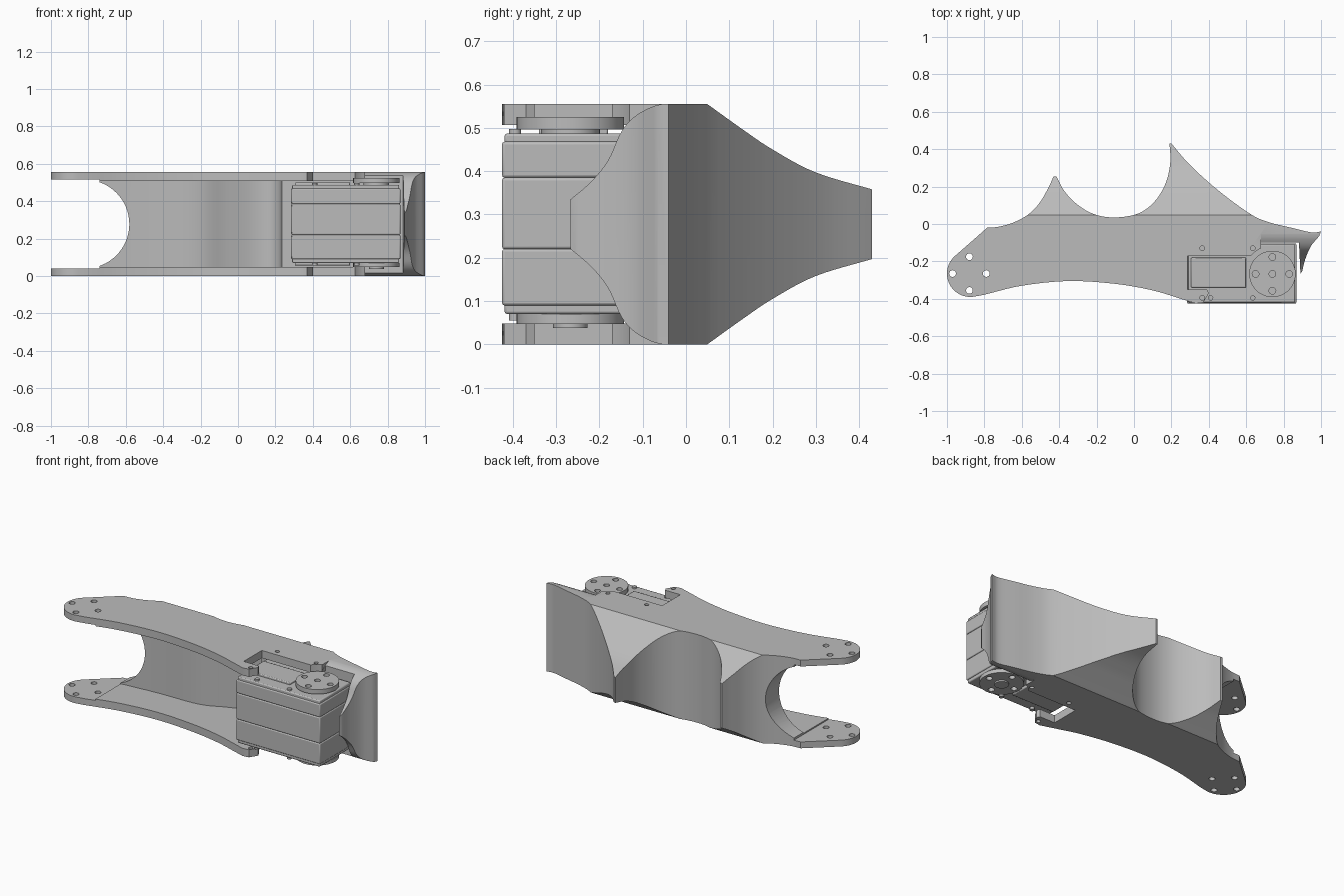
import bpy, bmesh, math
from mathutils import Vector

cube = bpy.data.objects.get("Cube")
if cube:
    bpy.data.objects.remove(cube, do_unlink=True)

H = 0.555          # full height of the link
HORN = (0.74, -0.267)

grey = bpy.data.materials.new("plain grey")
grey.use_nodes = True
grey.diffuse_color = (0.5, 0.5, 0.5, 1)
for node in grey.node_tree.nodes:
    if node.type == 'BSDF_PRINCIPLED':
        node.inputs["Base Color"].default_value = grey.diffuse_color


def smooth(pts, n=6):
    """Open Catmull-Rom curve through 2D points."""
    p = [Vector(q) for q in pts]
    p = [2 * p[0] - p[1]] + p + [2 * p[-1] - p[-2]]
    out = []
    for a, b, c, d in zip(p, p[1:], p[2:], p[3:]):
        for i in range(n):
            t = i / n
            out.append(0.5 * (2 * b + (c - a) * t + (2 * a - 5 * b + 4 * c - d) * t ** 2
                              + (3 * b - a - 3 * c + d) * t ** 3))
    return [tuple(v) for v in out] + [tuple(p[-2])]


def arc(cx, cy, r, a0, a1, n=24):
    angles = [math.radians(a0 + (a1 - a0) * i / n) for i in range(n + 1)]
    return [(cx + r * math.cos(a), cy + r * math.sin(a)) for a in angles]


def prism(name, pts, lo, hi, axis='z'):
    """Extrude a 2D profile along an axis."""
    place = {'x': lambda u, v, w: (w, u, v),
             'y': lambda u, v, w: (u, w, v),
             'z': lambda u, v, w: (u, v, w)}[axis]
    bm = bmesh.new()
    low = [bm.verts.new(place(u, v, lo)) for u, v in pts]
    high = [bm.verts.new(place(u, v, hi)) for u, v in pts]
    bm.faces.new(low)
    bm.faces.new(high)
    for i in range(len(pts)):
        j = (i + 1) % len(pts)
        bm.faces.new((low[i], low[j], high[j], high[i]))
    bmesh.ops.recalc_face_normals(bm, faces=bm.faces)
    mesh = bpy.data.meshes.new(name)
    bm.to_mesh(mesh)
    bm.free()
    mesh.materials.append(grey)
    obj = bpy.data.objects.new(name, mesh)
    bpy.context.collection.objects.link(obj)
    return obj


def disc(name, x, y, r, lo, hi, axis='z', n=48):
    return prism(name, arc(x, y, r, 0, 360, n)[:-1], lo, hi, axis)


def box(name, x0, x1, y0, y1, z0, z1, bevel=0.0):
    obj = prism(name, [(x0, y0), (x1, y0), (x1, y1), (x0, y1)], z0, z1)
    if bevel:
        mod = obj.modifiers.new("Bevel", 'BEVEL')
        mod.width, mod.segments = bevel, 2
    return obj


def activate(obj):
    bpy.ops.object.select_all(action='DESELECT')
    obj.select_set(True)
    bpy.context.view_layer.objects.active = obj


def cut(obj, cutters):
    """Subtract each cutter and discard it."""
    activate(obj)
    for c in cutters:
        c.hide_render = True
        mod = obj.modifiers.new("Cut", 'BOOLEAN')
        mod.operation, mod.solver, mod.object = 'DIFFERENCE', 'EXACT', c
        bpy.ops.object.modifier_apply(modifier=mod.name)
        bpy.data.objects.remove(c, do_unlink=True)


def flip(pts):
    return [(u, H - v) for u, v in pts]


# Outline of the link: rounded joint end, lower edge, motor opening, claw, two fins
outline = arc(-0.875, -0.265, 0.125, 130, 280)
outline += smooth([(-0.8, -0.378), (-0.6, -0.33), (-0.35, -0.305), (-0.1, -0.32),
                   (0.1, -0.355), (0.25, -0.4), (0.33, -0.425)])
outline += [(0.37, -0.42), (0.4, -0.37), (0.39, -0.35), (0.285, -0.35), (0.285, -0.17)]
outline += arc(*HORN, 0.15, 140, 114, 6)
outline += [(0.68, -0.1), (0.882, -0.1), (0.89, -0.267)]
outline += smooth([(0.9, -0.25), (0.915, -0.19), (0.945, -0.12), (0.99, -0.065)])
outline += smooth([(1.0, -0.04), (0.95, -0.045), (0.85, -0.022), (0.72, 0.01), (0.62, 0.055),
                   (0.45, 0.18), (0.3, 0.315), (0.2, 0.43)])
outline += smooth([(0.19, 0.43), (0.194, 0.33), (0.17, 0.22), (0.11, 0.12), (0.02, 0.055),
                   (-0.11, 0.035), (-0.22, 0.055), (-0.31, 0.11), (-0.375, 0.18), (-0.415, 0.255)])
outline += smooth([(-0.43, 0.255), (-0.455, 0.2), (-0.5, 0.12), (-0.56, 0.055),
                   (-0.64, 0.01), (-0.72, -0.014), (-0.785, -0.02)])
link = prism("link_frame", outline, 0, H)

# Hollow between the side plates, leaving a curved web at the back
hollow = smooth([(-0.8, -0.115), (-0.5, -0.09), (-0.22, -0.08), (-0.06, -0.02), (0.08, 0.025),
                 (0.17, 0.025), (0.22, -0.02), (0.235, -0.1)])
hollow += [(0.8, -0.102), (0.8, -0.6), (-0.8, -0.6)]
cutters = [prism("hollow_cutter", hollow, 0.048, H - 0.048),
           box("joint_gap_cutter", -1.1, -0.74, -0.6, 0.2, 0.04, H - 0.04),
           disc("arch_cutter", -0.818, H / 2, 0.237, -0.6, 0.3, 'y', 64)]

# Fins and claw narrow toward their tips, mirrored top and bottom
fin = smooth([(0.045, 0.558), (0.13, 0.497), (0.2, 0.45), (0.3, 0.397), (0.44, 0.355)])
fin += [(0.5, 0.355), (0.5, 0.7), (0.045, 0.7)]
claw = smooth([(-0.045, 0.557), (-0.08, 0.548), (-0.12, 0.525), (-0.15, 0.49),
               (-0.18, 0.425), (-0.22, 0.375), (-0.275, 0.328)])
claw += [(-0.32, 0.328), (-0.32, 0.7), (-0.045, 0.7)]
for shape in (lambda p: p, flip):
    cutters.append(prism("fin_cutter", shape(fin), -0.9, 0.9, 'x'))
    cutters.append(prism("claw_cutter", shape(claw), 0.678, 1.1, 'x'))

# Bolt holes through the plates
for dx, dy in ((0.09, 0), (-0.09, 0), (0, 0.09), (0, -0.09)):
    cutters.append(disc("joint_hole_cutter", -0.88 + dx, -0.265 + dy, 0.018, -0.1, H + 0.1, n=16))
for x, y in ((0.365, -0.13), (0.635, -0.13), (0.365, -0.395)):
    for z in (-0.1, H - 0.06):
        cutters.append(disc("screw_hole_cutter", x, y, 0.013, z, z + 0.16, n=16))
cut(link, cutters)

# Motor housing in stacked sections with seams between them
parts = [link]
for name, z0, z1, inset in (("motor_lower_case", 0.09, 0.22, 0), ("motor_middle_case", 0.22, 0.385, 0),
                            ("motor_upper_case", 0.385, 0.468, 0), ("motor_top_cap", 0.46, 0.487, 0.006),
                            ("motor_bottom_cap", 0.07, 0.1, 0.006)):
    parts.append(box(name, 0.284 + inset, 0.868 - inset, -0.425 + inset, -0.104 - inset, z0, z1, 0.006))

for side, z0, z1 in (("top", 0.48, 0.5), ("bottom", 0.055, 0.075)):
    parts.append(box("motor_%s_cover" % side, 0.305, 0.6, -0.34, -0.18, z0, z1, 0.005))
    for x in (0.41, 0.635):
        parts.append(disc("motor_%s_screw" % side, x, -0.395, 0.014, z0, z1 - 0.003, n=16))

# Turning discs and hubs on both ends of the motor shaft
for side, z0, z1, hub0, hub1 in (("top", 0.496, 0.525, 0.465, 0.5), ("bottom", 0.047, 0.07, 0.038, 0.1)):
    horn = disc("%s_horn" % side, *HORN, 0.124, z0, z1)
    holes = [(0.09, 0), (-0.09, 0), (0, 0.09), (0, -0.09), (0, 0)]
    cut(horn, [disc("horn_hole_cutter", HORN[0] + dx, HORN[1] + dy, 0.018, z0 - 0.1, z1 + 0.1, n=16)
               for dx, dy in holes])
    parts.append(horn)
    radius = 0.068 if side == "top" else 0.04
    parts.append(disc("%s_hub" % side, *HORN, radius, hub0, hub1))

for part in parts:
    activate(part)
    bpy.ops.object.shade_smooth_by_angle(angle=math.radians(30))
